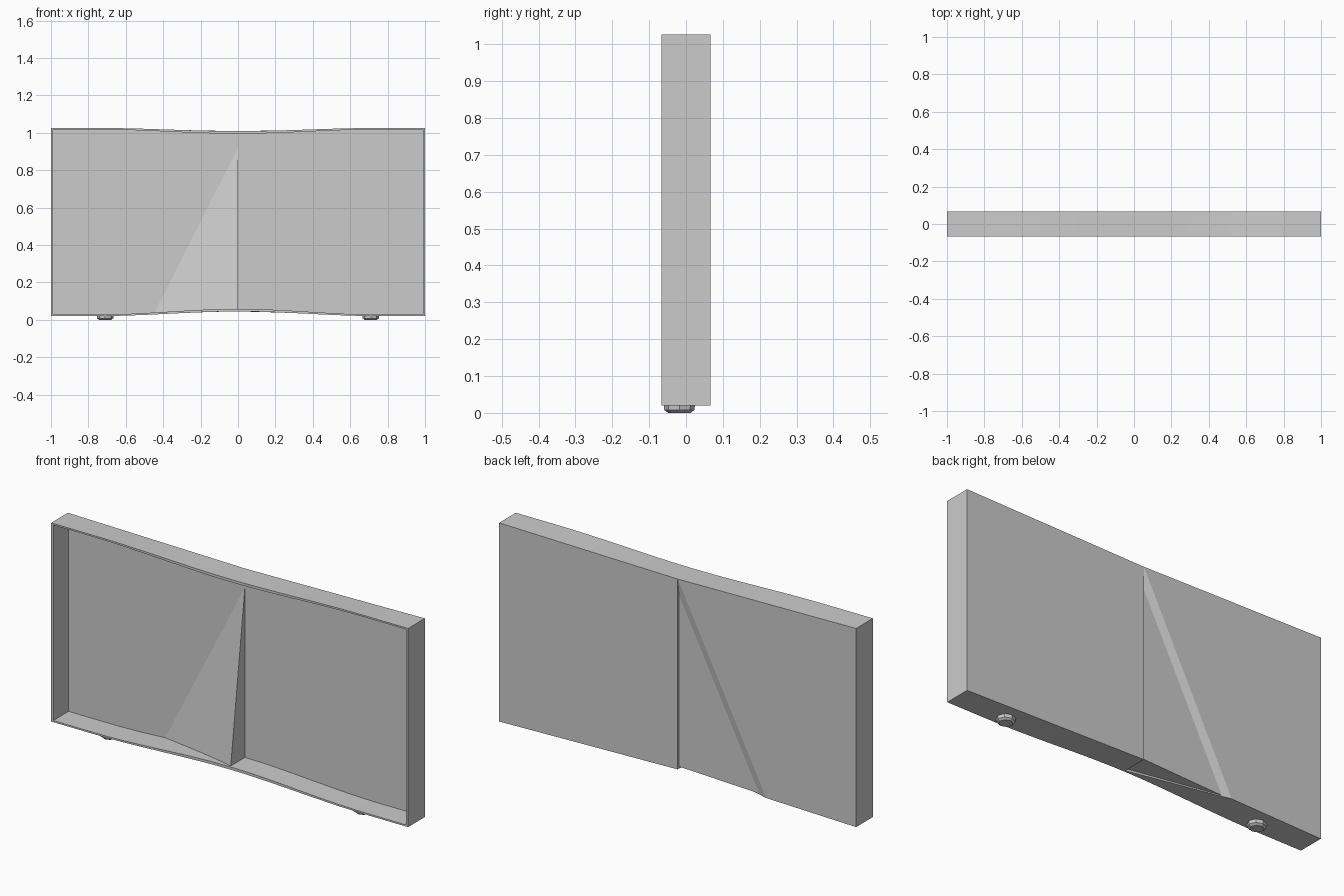
import bpy, bmesh, math

if "Cube" in bpy.data.objects:
    bpy.data.objects.remove(bpy.data.objects["Cube"])

D = 0.067          # half depth
T = 0.012          # wall thickness
X = [-1, -0.8, -0.7, -0.6, -0.5, -0.4, -0.3, -0.2, -0.1, 0,
     0.1, 0.2, 0.3, 0.4, 0.5, 0.6, 0.7, 0.8, 1]

grey = bpy.data.materials.new("plain_grey")
grey.diffuse_color = (0.6, 0.6, 0.6, 1)
grey.use_nodes = True
grey.node_tree.nodes["Principled BSDF"].inputs["Base Color"].default_value = grey.diffuse_color


def finish(name, bm):
    bmesh.ops.recalc_face_normals(bm, faces=bm.faces)
    me = bpy.data.meshes.new(name)
    bm.to_mesh(me)
    bm.free()
    me.materials.append(grey)
    ob = bpy.data.objects.new(name, me)
    bpy.context.collection.objects.link(ob)
    return ob


def smooth(x):
    u = max(0.0, 1 - abs(x) / 0.75)
    return u * u * (3 - 2 * u)


def tent(x):
    return 1 - abs(x)


def ring(bm, y, bend, inner):
    """Closed outline: bottom left to right, then top right to left."""
    low, high = [], []
    for x in X:
        b = bend(x)
        wall = 0.008 + 0.006 * b if inner else 0
        px = max(-1 + T, min(1 - T, x)) if inner else x
        low.append(bm.verts.new((px, y, 0.02 + 0.025 * b + wall)))
        high.append(bm.verts.new((px, y, 1.026 - 0.017 * b - wall)))
    return low + high[::-1]


def corner_wedge(name, y, z, drop=0.0):
    """Corner piece bounded by the sloping fold plane and the plane x = 0."""
    rem = 1 - (D - y) / 0.127 - (z - 0.045) / 0.965
    bm = bmesh.new()
    a, c, b, p = [bm.verts.new(v) for v in (
        (0, y, z), (-0.49 * rem - drop * 0.5, y, z - drop),
        (0, y - 0.127 * rem, z), (0, y, z + 0.965 * rem))]
    for f in ((a, b, c), (a, c, p), (a, p, b), (c, b, p)):
        bm.faces.new(f)
    return finish(name, bm)


# Shallow tray, open at the front
bm = bmesh.new()
rings = [ring(bm, D, tent, False), ring(bm, -D, smooth, False),
         ring(bm, -D, smooth, True), ring(bm, D - T, smooth, True)]
n = len(rings[0])
for r, s in zip(rings, rings[1:]):
    for i in range(n):
        j = (i + 1) % n
        bm.faces.new((r[i], r[j], s[j], s[i]))
for r in (rings[0], rings[3]):
    for i in range(len(X) - 1):
        bm.faces.new((r[i], r[i + 1], r[n - 2 - i], r[n - 1 - i]))
tray = finish("tray", bm)

# Pocket cut through the back and bottom walls
cutter = corner_wedge("pocket_cutter", 0.085, -0.02)
cutter.hide_render = True
mod = tray.modifiers.new("pocket", "BOOLEAN")
mod.operation = "DIFFERENCE"
mod.solver = "EXACT"
mod.object = cutter
bpy.context.view_layer.objects.active = tray
tray.select_set(True)
bpy.ops.object.modifier_apply(modifier="pocket")
bpy.data.objects.remove(cutter)

# Folded wedge that closes the pocket
corner_wedge("folded_wedge", D - T + 0.0005, 0.055, 0.017)

# Two octagonal feet
for side, name in ((-1, "left_foot"), (1, "right_foot")):
    bm = bmesh.new()
    loops = []
    for z, rad in ((0.0, 0.032), (0.008, 0.043), (0.026, 0.045)):
        loops.append([bm.verts.new((side * 0.71 + rad * math.cos(k * math.tau / 8),
                                    -0.018 + rad * 0.95 * math.sin(k * math.tau / 8), z))
                      for k in range(8)])
    for r, s in zip(loops, loops[1:]):
        for i in range(8):
            j = (i + 1) % 8
            bm.faces.new((r[i], r[j], s[j], s[i]))
    bm.faces.new(loops[0])
    bm.faces.new(loops[-1])
    # keep the hidden top inside the bottom wall
    for v in loops[-1]:
        v.co.z = 0.024
    finish(name, bm)
